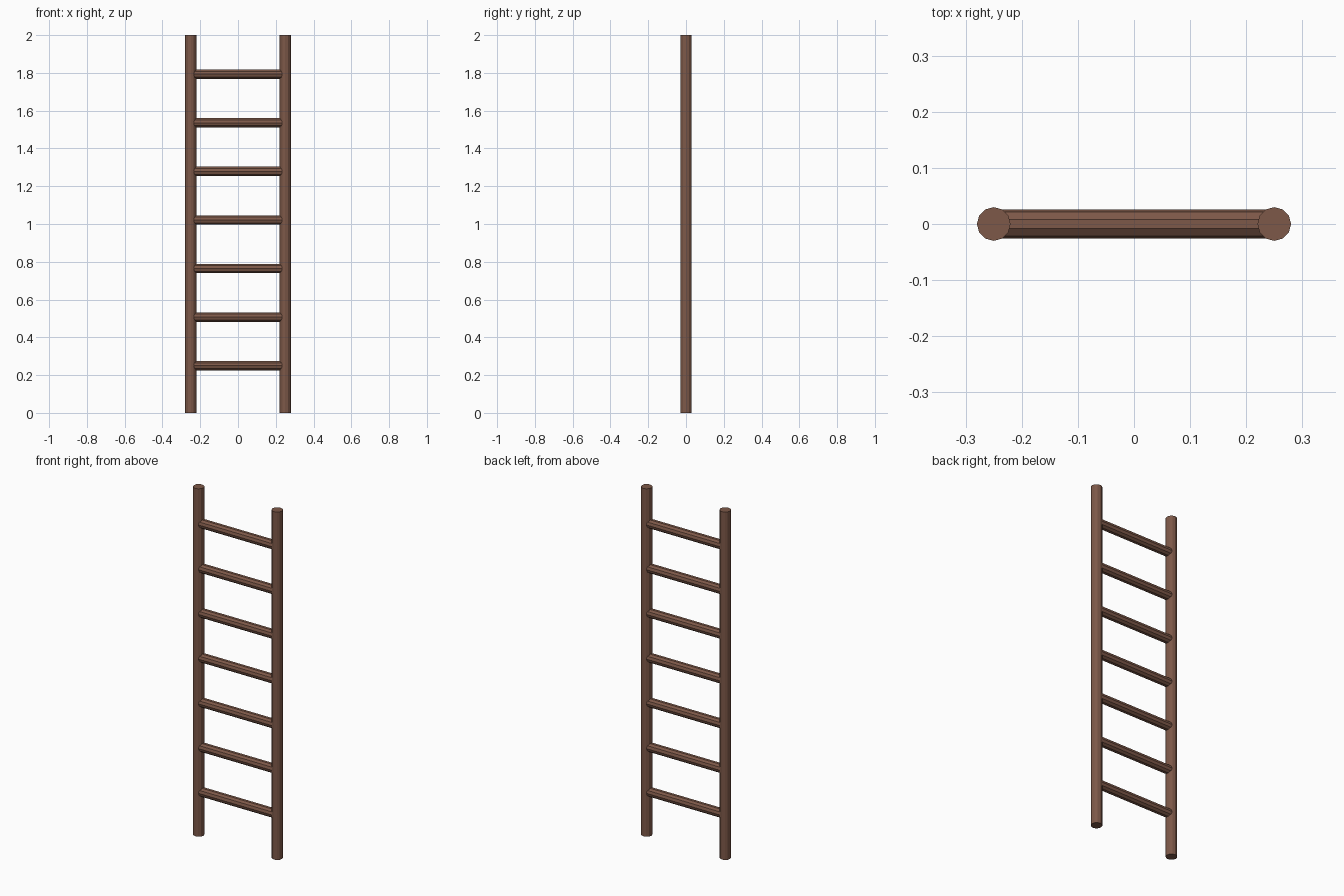
import bpy
import math

if "Cube" in bpy.data.objects:
    bpy.data.objects.remove(bpy.data.objects["Cube"])

wood = bpy.data.materials.new("brown wood")
wood.diffuse_color = (0.205, 0.098, 0.065, 1.0)
wood.use_nodes = True
wood.node_tree.nodes["Principled BSDF"].inputs["Base Color"].default_value = wood.diffuse_color


def pole(name, sides, radius, length, location, rotation=(0, 0, 0)):
    bpy.ops.mesh.primitive_cylinder_add(
        vertices=sides, radius=radius, depth=length,
        location=location, rotation=rotation)
    obj = bpy.context.object
    obj.name = name
    obj.data.materials.append(wood)
    return obj


# Upright side rails
for side, x in (("left", -0.25), ("right", 0.25)):
    pole(f"{side}_rail", 12, 0.03, 2.0, (x, 0, 1.0))

# Seven evenly spaced rungs, ending inside the rails
for i in range(7):
    pole(f"rung_{i + 1}", 10, 0.026, 0.5, (0, 0, 0.25 + i * 1.8 / 7),
         (0, math.pi / 2, 0))
